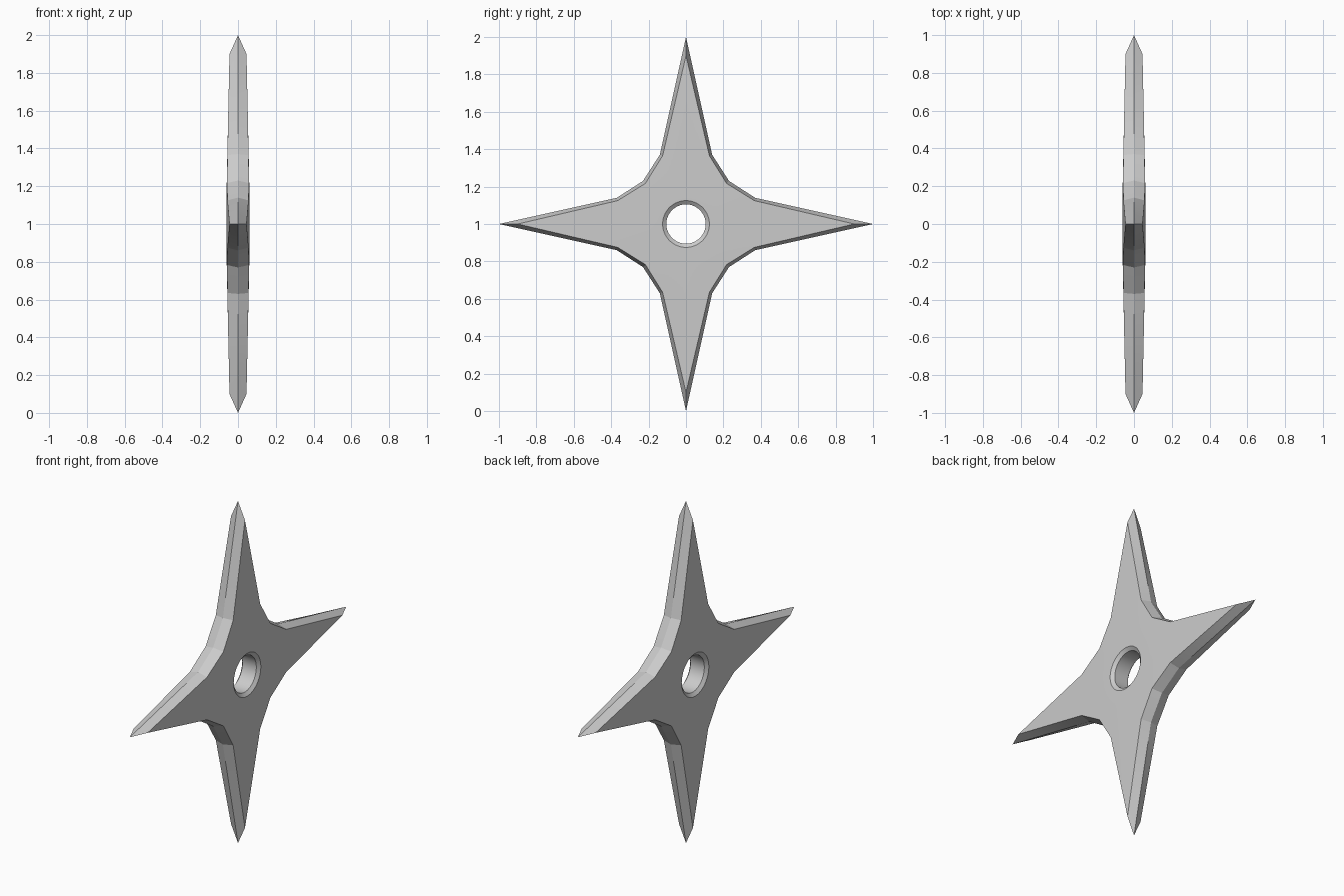
import bpy, bmesh
from math import sin, cos, atan2, hypot, pi, radians

if "Cube" in bpy.data.objects:
    bpy.data.objects.remove(bpy.data.objects["Cube"])

SUB = 6          # angular steps per outline edge
CZ = 1.0         # height of the centre


def star(tip, a, b, v):
    """Four-pointed outline: corners of one quarter, rotated four times."""
    quarter = [(tip, 0), (a, b), (v, v), (b, a)]
    corners = []
    for k in range(4):
        c, s = round(cos(k * pi / 2)), round(sin(k * pi / 2))
        corners += [(c * y - s * z, s * y + c * z) for y, z in quarter]
    pts = []
    for i, p in enumerate(corners):
        q = corners[(i + 1) % len(corners)]
        a0 = atan2(p[1], p[0])
        da = (atan2(q[1], q[0]) - a0) % (2 * pi)
        ex, ez = q[0] - p[0], q[1] - p[1]
        for j in range(SUB):
            t = a0 + da * j / SUB
            # distance along this ray to the outline edge
            r = (p[0] * ez - p[1] * ex) / (cos(t) * ez - sin(t) * ex)
            pts.append((r * cos(t), r * sin(t)))
    return pts


def face_x(r):
    """Half thickness: flat hub, thinning towards the tips."""
    return 0.06 - 0.015 * max(0, r - 0.2) / 0.7


edge = star(1.0, 0.37, 0.14, 0.23)
face = star(0.90, 0.365, 0.125, 0.217)


def circle(r, x):
    return [(x, r * y / hypot(y, z), r * z / hypot(y, z)) for y, z in face]


def side(s):
    """Rings from the hole wall out to the bevel on one side."""
    return [circle(0.105, s * 0.045), circle(0.125, s * 0.06), circle(0.2, s * 0.06),
            [(s * face_x(hypot(y, z)), y, z) for y, z in face]]


# Closed loop of rings: right side outwards, cutting edge, left side inwards
rings = side(1) + [[(0, y, z) for y, z in edge]] + side(-1)[::-1]

bm = bmesh.new()
loops = [[bm.verts.new((x, y, z + CZ)) for x, y, z in ring] for ring in rings]
n = len(edge)
for i, lo in enumerate(loops):
    hi = loops[(i + 1) % len(loops)]
    for j in range(n):
        k = (j + 1) % n
        bm.faces.new((lo[j], hi[j], hi[k], lo[k]))
bmesh.ops.recalc_face_normals(bm, faces=bm.faces)

mesh = bpy.data.meshes.new("throwing_star")
bm.to_mesh(mesh)
bm.free()
obj = bpy.data.objects.new("throwing_star", mesh)
bpy.context.collection.objects.link(obj)
bpy.context.view_layer.objects.active = obj
obj.select_set(True)
bpy.ops.object.shade_smooth_by_angle(angle=radians(15))
